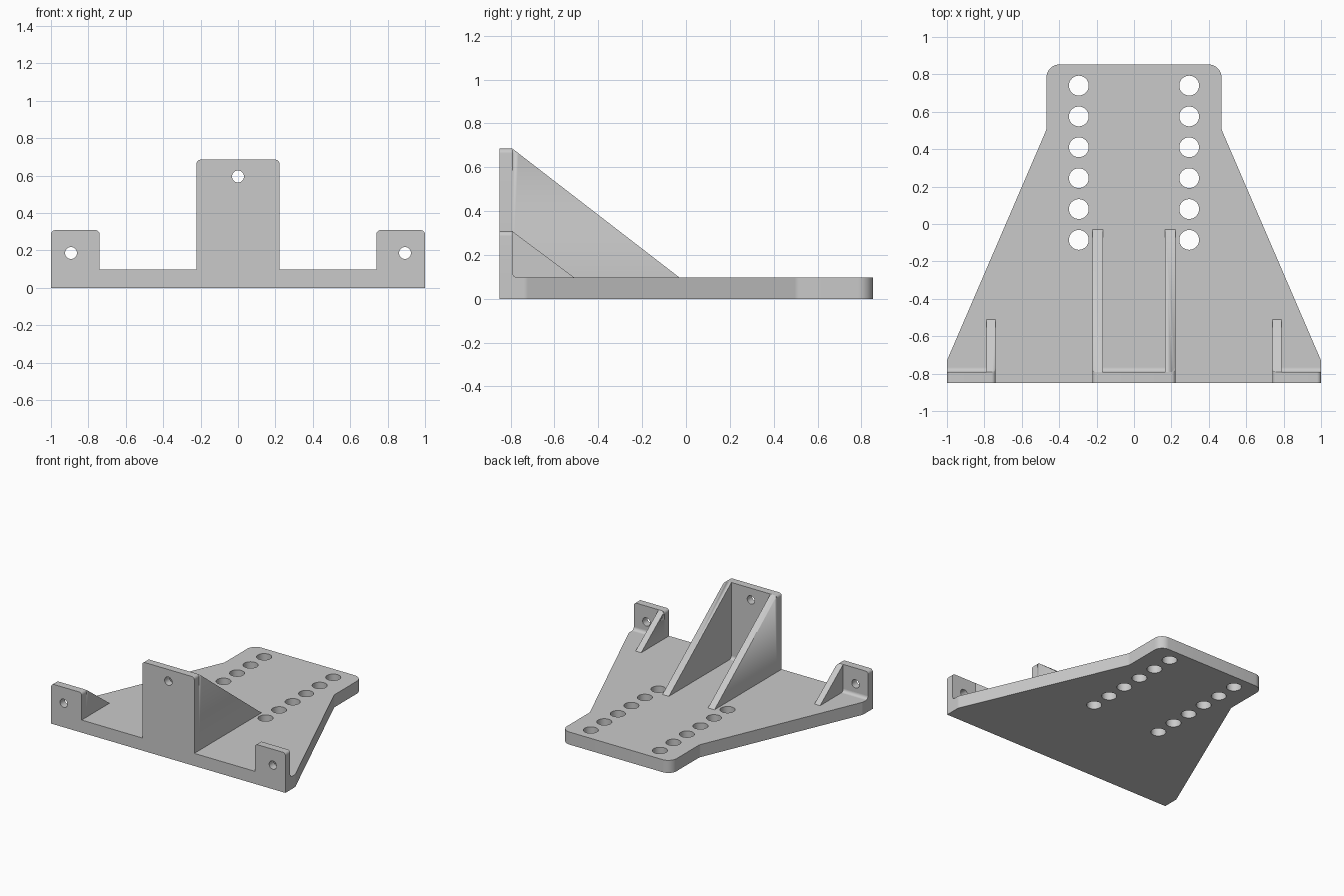
import bpy, bmesh, math
from mathutils import Matrix, Vector

cube = bpy.data.objects.get("Cube")
if cube:
    bpy.data.objects.remove(cube, do_unlink=True)

grey = bpy.data.materials.new("plain grey")
grey.use_nodes = True
colour = (0.59, 0.59, 0.59, 1)
grey.diffuse_color = colour
grey.node_tree.nodes["Principled BSDF"].inputs["Base Color"].default_value = colour

# Profile planes: flat on the ground, facing the front, facing the side
FLAT = Matrix.Identity(4)
FRONT = Matrix.Rotation(math.pi / 2, 4, 'X')
SIDE = Matrix(((0, 0, 1, 0), (1, 0, 0, 0), (0, 1, 0, 0), (0, 0, 0, 1)))

FACE, BACK, TOP = -0.85, -0.792, 0.097


def rounded(corners, steps=8):
    """Outline from (u, v, radius) corners, each replaced by an arc."""
    out = []
    for i, (u, v, r) in enumerate(corners):
        p = Vector((u, v))
        if not r:
            out.append(p)
            continue
        a = (Vector(corners[i - 1][:2]) - p).normalized()
        b = (Vector(corners[(i + 1) % len(corners)][:2]) - p).normalized()
        half = a.angle(b) / 2
        centre = p + (a + b).normalized() * r / math.sin(half)
        start = p + a * r / math.tan(half) - centre
        end = p + b * r / math.tan(half) - centre
        first = math.atan2(start.y, start.x)
        sweep = math.remainder(math.atan2(end.y, end.x) - first, math.tau)
        for k in range(steps + 1):
            t = first + sweep * k / steps
            out.append(centre + Vector((math.cos(t), math.sin(t))) * r)
    return out


def circle(u, v, r, n=32):
    return [Vector((u + r * math.cos(math.tau * k / n),
                    v + r * math.sin(math.tau * k / n))) for k in range(n)]


def plate(name, outline, plane, low, high, holes=()):
    """Extrude a profile with holes between two depths."""
    curve = bpy.data.curves.new(name, 'CURVE')
    curve.dimensions = '2D'
    curve.fill_mode = 'BOTH'
    curve.extrude = (high - low) / 2
    for loop in (outline, *holes):
        spline = curve.splines.new('POLY')
        spline.points.add(len(loop) - 1)
        for point, p in zip(spline.points, loop):
            point.co = (p[0], p[1], 0, 1)
        spline.use_cyclic_u = True
    temp = bpy.data.objects.new(name, curve)
    mesh = bpy.data.meshes.new_from_object(temp)
    bpy.data.objects.remove(temp)
    mesh.transform(plane @ Matrix.Translation((0, 0, (low + high) / 2)))
    bm = bmesh.new()
    bm.from_mesh(mesh)
    bmesh.ops.remove_doubles(bm, verts=bm.verts, dist=1e-5)
    bmesh.ops.recalc_face_normals(bm, faces=bm.faces)
    bm.to_mesh(mesh)
    bm.free()
    mesh.materials.clear()
    mesh.materials.append(grey)
    obj = bpy.data.objects.new(name, mesh)
    bpy.context.collection.objects.link(obj)
    bpy.ops.object.select_all(action='DESELECT')
    obj.select_set(True)
    bpy.context.view_layer.objects.active = obj
    bpy.ops.object.shade_smooth_by_angle(angle=math.radians(30))
    return obj


# Base plate with two rows of holes
right_half = [(1, FACE, 0), (1, -0.73, 0.05), (0.468, 0.505, 0.05), (0.468, 0.853, 0.07)]
left_half = [(-x, y, r) for x, y, r in reversed(right_half)]
holes = [circle(s * 0.295, 0.74 - 0.165 * k, 0.053) for s in (-1, 1) for k in range(6)]
plate("base_plate", rounded(right_half + left_half), FLAT, 0, TOP, holes)


def tab_outline(x0, x1, z):
    return rounded([(x0, TOP, 0), (x1, TOP, 0), (x1, z, 0.022), (x0, z, 0.022)])


def tab(name, x0, x1, z, hole_x, hole_z):
    plate(name, tab_outline(x0, x1, z), FRONT, -BACK, -FACE,
          [circle(hole_x, hole_z, 0.032)])


def gusset(name, x0, x1, z, y_end, tab_x0, tab_x1):
    """Triangular rib, trimmed to the rounded corners of its tab."""
    rib = plate(name, [(BACK, TOP), (y_end, TOP), (BACK, z)], SIDE, x0, x1)
    trim = plate("trim_helper", rounded([(tab_x0, 0, 0), (tab_x1, 0, 0),
                 (tab_x1, z, 0.022), (tab_x0, z, 0.022)]), FRONT, -0.5, 1)
    trim.hide_render = True
    mod = rib.modifiers.new("trim", 'BOOLEAN')
    mod.operation = 'INTERSECT'
    mod.solver = 'EXACT'
    mod.object = trim
    bpy.context.view_layer.objects.active = rib
    bpy.ops.object.modifier_apply(modifier=mod.name)
    bpy.data.objects.remove(trim, do_unlink=True)


def fillet(name, x0, x1, r=0.024, n=8):
    """Concave strip where a tab meets the base."""
    arc = [(BACK + r - r * math.sin(a), TOP + r - r * math.cos(a))
           for a in (k * math.pi / 2 / n for k in range(n + 1))]
    plate(name, [(BACK, TOP)] + arc, SIDE, x0, x1)


# Tall central tab
tab("centre_tab", -0.222, 0.222, 0.685, 0, 0.595)
fillet("centre_fillet", -0.167, 0.167)

for side, s in (("left", 1), ("right", -1)):
    # Rib behind the central tab
    a, b = sorted((s * 0.167, s * 0.222))
    gusset(side + "_centre_gusset", a, b, 0.685, -0.03, -0.222, 0.222)

    # Short outer tab with one rib on its inner edge
    a, b = sorted((s * 0.74, s))
    tab(side + "_tab", a, b, 0.308, s * 0.893, 0.186)
    c, d = sorted((s * 0.74, s * 0.788))
    gusset(side + "_gusset", c, d, 0.308, -0.51, a, b)
    c, d = sorted((s * 0.788, s))
    fillet(side + "_fillet", c, d)
